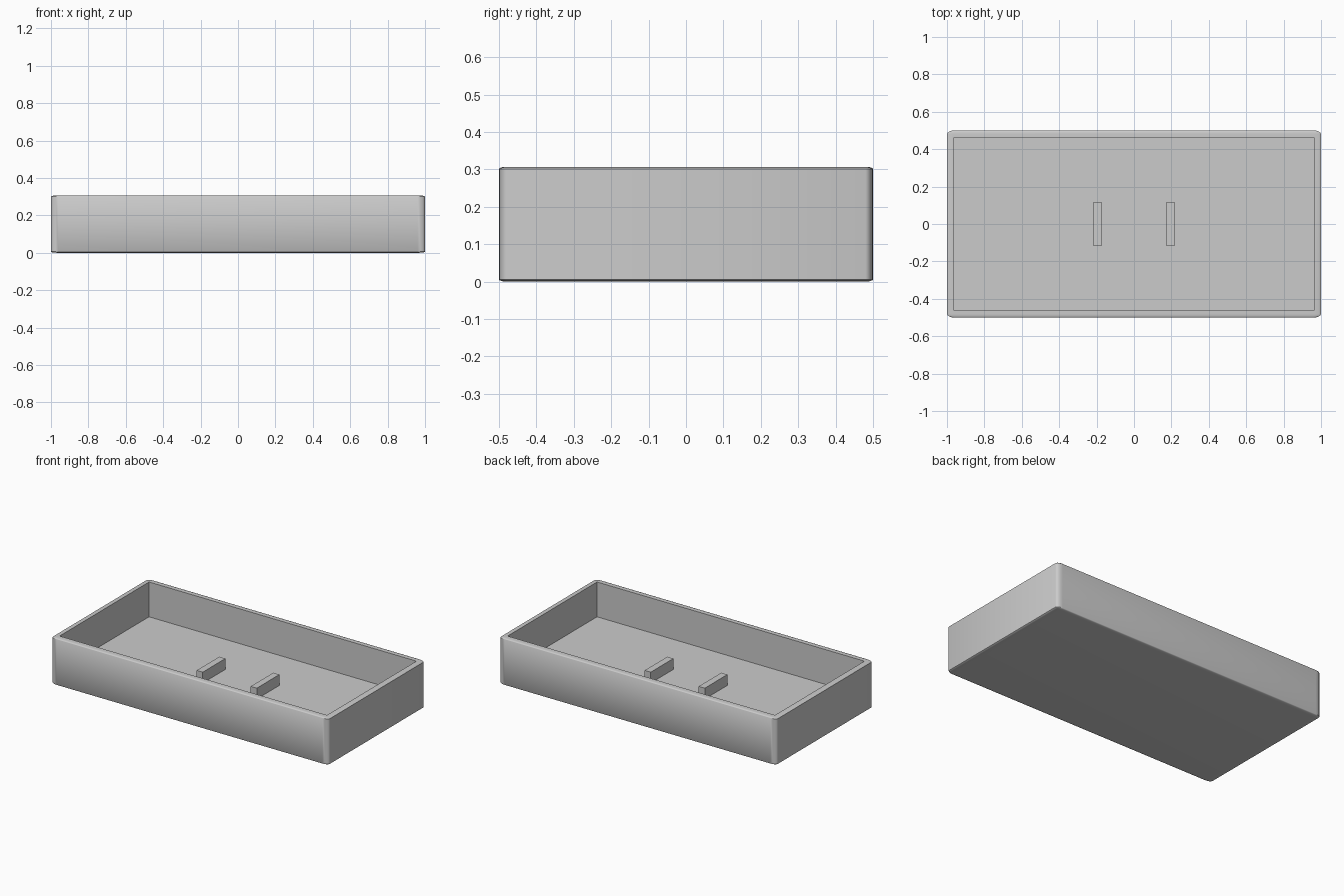
import bpy

# Remove the default cube
cube = bpy.data.objects.get("Cube")
if cube:
    bpy.data.objects.remove(cube, do_unlink=True)

HEIGHT, FLOOR = 0.307, 0.08

# Single plain material
grey = bpy.data.materials.new("plain grey")
grey.use_nodes = True
COLOUR = (0.6, 0.6, 0.6, 1)
grey.diffuse_color = COLOUR
grey.node_tree.nodes["Principled BSDF"].inputs["Base Color"].default_value = COLOUR


def box(name, size, centre):
    bpy.ops.mesh.primitive_cube_add(size=1, location=centre)
    obj = bpy.context.object
    obj.name = name
    obj.scale = size
    obj.data.materials.append(grey)
    return obj


# Tray body: rounding is set before scaling, so it stretches with the box
tray = box("tray", (2, 1, HEIGHT), (0, 0, HEIGHT / 2))
rounding = tray.modifiers.new("rounded edges", "BEVEL")
rounding.width = 0.02
rounding.segments = 4

# Sharp rectangular hollow
cutter = box("hollow_cutter", (1.93, 0.922, 0.5), (0, 0, FLOOR + 0.25))
cutter.hide_render = True
cutter.hide_viewport = False
hollow = tray.modifiers.new("hollow", "BOOLEAN")
hollow.operation = "DIFFERENCE"
hollow.solver = "EXACT"
hollow.object = cutter

# Bake the modifiers, then drop the cutter
bpy.ops.object.select_all(action="DESELECT")
tray.select_set(True)
bpy.context.view_layer.objects.active = tray
for modifier in ("rounded edges", "hollow"):
    bpy.ops.object.modifier_apply(modifier=modifier)
bpy.data.objects.remove(cutter, do_unlink=True)
bpy.ops.object.transform_apply(location=False, rotation=False, scale=True)
bpy.ops.object.shade_smooth_by_angle(angle=0.6)

# Two low ribs standing on the floor
for side, label in ((1, "left"), (-1, "right")):
    box(label + "_rib", (0.044, 0.233, 0.072), (side * 0.195, 0, FLOOR + 0.035))
